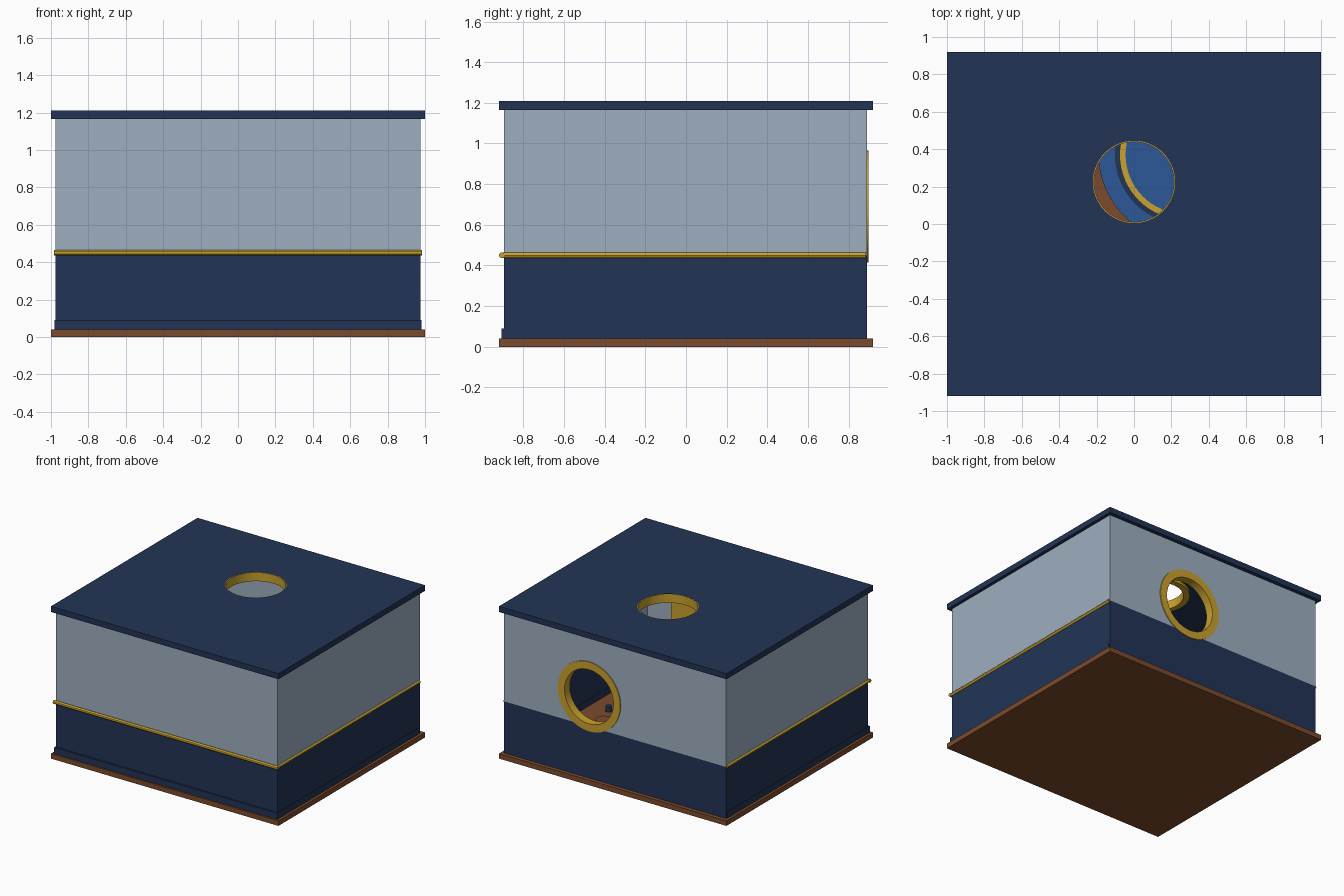
import bpy, math
from mathutils import Vector

if "Cube" in bpy.data.objects:
    bpy.data.objects.remove(bpy.data.objects["Cube"], do_unlink=True)


def material(name, hex_colour):
    def linear(i):
        c = int(hex_colour[i:i + 2], 16) / 255
        return c / 12.92 if c < 0.04 else ((c + 0.055) / 1.055) ** 2.4
    m = bpy.data.materials.new(name)
    col = (linear(0), linear(2), linear(4), 1)
    m.diffuse_color = col
    m.use_nodes = True
    m.node_tree.nodes["Principled BSDF"].inputs["Base Color"].default_value = col
    return m


navy = material("navy", "223456")
pale = material("pale blue", "9DAFC0")
gold = material("gold", "C9A22E")
wood = material("wood brown", "7C4B2C")
blue = material("rug blue", "2C5998")


def finish(name, mat, smooth=False):
    ob = bpy.context.object
    ob.name = name
    ob.data.materials.append(mat)
    if smooth:
        bpy.ops.object.shade_smooth_by_angle()
    return ob


def box(name, lo, hi, mat):
    lo, hi = Vector(lo), Vector(hi)
    bpy.ops.mesh.primitive_cube_add(size=1, location=(lo + hi) / 2)
    bpy.context.object.scale = hi - lo
    bpy.ops.object.transform_apply(location=False, rotation=False, scale=True)
    return finish(name, mat)


def rod(name, a, b, r, mat, sides=12):
    a, b = Vector(a), Vector(b)
    bpy.ops.mesh.primitive_cylinder_add(
        vertices=sides, radius=r, depth=(b - a).length, location=(a + b) / 2,
        rotation=(b - a).to_track_quat('Z', 'Y').to_euler())
    return finish(name, mat, True)


def ring(name, centre, profile, mat, rot=(0, 0, 0), n=64):
    """Sweep a closed (radius, height) profile round a full circle."""
    verts, faces, k = [], [], len(profile)
    for i in range(n):
        a = 2 * math.pi * i / n
        verts += [(r * math.cos(a), r * math.sin(a), h) for r, h in profile]
        j = (i + 1) % n
        for p in range(k):
            q = (p + 1) % k
            faces.append((i * k + p, j * k + p, j * k + q, i * k + q))
    me = bpy.data.meshes.new(name)
    me.from_pydata(verts, [], faces)
    ob = bpy.data.objects.new(name, me)
    bpy.context.collection.objects.link(ob)
    ob.location, ob.rotation_euler = centre, rot
    bpy.ops.object.select_all(action='DESELECT')
    ob.select_set(True)
    bpy.context.view_layer.objects.active = ob
    return finish(name, mat, True)


def cut(ob, a, b, r):
    cutter = rod(ob.name + "_cutter", a, b, r, ob.data.materials[0], 64)
    cutter.hide_render = True
    mod = ob.modifiers.new("hole", 'BOOLEAN')
    mod.operation, mod.object, mod.solver = 'DIFFERENCE', cutter, 'EXACT'
    bpy.context.view_layer.objects.active = ob
    bpy.ops.object.modifier_apply(modifier=mod.name)
    bpy.data.objects.remove(cutter, do_unlink=True)


# Room dimensions
X, XI = 0.975, 0.945
FRONT, BACK, T = -0.895, 0.89, 0.03
BASE, RAIL, TOP, ROOF = 0.04, 0.45, 1.165, 1.21
PORT_X, PORT_Z = 0.225, 0.69
SKY_Y = 0.225

# Floor and ceiling
box("floor", (-1, -0.92, 0), (1, 0.92, BASE), wood)
ceiling = box("ceiling", (-1, -0.92, TOP), (1, 0.92, ROOF), navy)
cut(ceiling, (0, SKY_Y, 1), (0, SKY_Y, 1.4), 0.22)

# Walls: navy wainscot below, pale blue above
for label, z0, z1, mat in (("wainscot", BASE, RAIL, navy), ("wall", RAIL, TOP, pale)):
    box("front_" + label, (-X, FRONT, z0), (X, FRONT + T, z1), mat)
    back = box("back_" + label, (-X, BACK - T, z0), (X, BACK, z1), mat)
    for side, s in (("left", 1), ("right", -1)):
        box(side + "_" + label, (min(s * X, s * XI), FRONT + T, z0),
            (max(s * X, s * XI), BACK - T, z1), mat)
cut(back, (PORT_X, 0.7, PORT_Z), (PORT_X, 1, PORT_Z), 0.23)

# Skirting and gold chair rails
box("front_skirting", (-0.98, -0.908, BASE), (0.98, FRONT, 0.09), navy)
box("back_skirting", (-XI, 0.845, BASE), (XI, 0.86, 0.09), navy)
rod("front_rail", (-0.985, -0.906, RAIL), (0.985, -0.906, RAIL), 0.014, gold)
rod("back_rail", (-XI, 0.86, RAIL), (XI, 0.86, RAIL), 0.014, gold)
for side, s in (("left", 1), ("right", -1)):
    box(side + "_skirting", (min(s * 0.98, s * 0.935), -0.908, BASE),
        (max(s * 0.98, s * 0.935), 0.88, 0.09), navy)
    rod(side + "_rail", (s * 0.971, -0.906, RAIL), (s * 0.971, 0.885, RAIL), 0.014, gold)
    rod(side + "_inner_rail", (s * XI, -0.86, RAIL), (s * XI, 0.86, RAIL), 0.014, gold)

# Round window frame and skylight frame
ring("window_frame", (PORT_X, BACK, PORT_Z),
     [(0.215, 0.06), (0.275, 0.06), (0.275, -0.007), (0.215, -0.007)],
     gold, (math.pi / 2, 0, 0))
ring("skylight_frame", (0, SKY_Y, TOP),
     [(0.214, 0.044), (0.214, -0.025), (0.26, -0.025), (0.26, 0), (0.22, 0), (0.22, 0.044)],
     gold)

# Round rug with two painted bands
RUG = Vector((0.27, 0.37, BASE))
rod("rug", RUG, RUG + Vector((0, 0, 0.01)), 0.46, blue, 64)
for name, r0, r1, mat in (("rug_navy_band", 0.345, 0.372, navy),
                          ("rug_gold_band", 0.315, 0.345, gold)):
    ring(name, RUG, [(r0, 0.008), (r1, 0.008), (r1, 0.013), (r0, 0.013)], mat)

# Gold panel on the front wall, small stool and cup
box("gold_panel", (0.25, FRONT + T, 0.3), (0.73, FRONT + T + 0.012, 0.85), gold)
rod("stool", (0.68, 0.06, BASE), (0.68, 0.06, 0.07), 0.06, wood, 24)
rod("cup", (0.77, -0.13, BASE), (0.77, -0.13, 0.08), 0.025, navy, 16)
